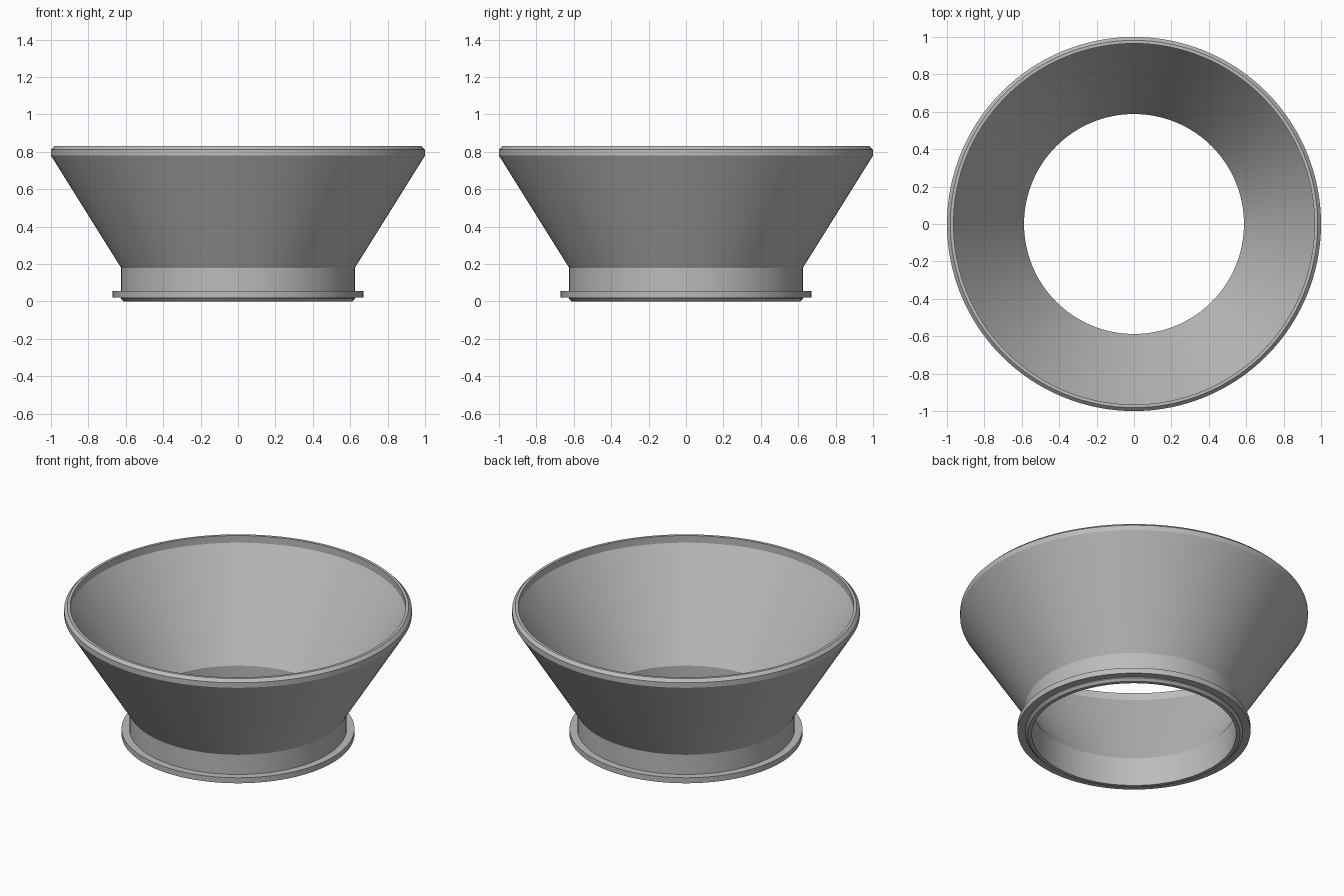
import bpy, bmesh, math

SEGMENTS = 128

cube = bpy.data.objects.get("Cube")
if cube:
    bpy.data.objects.remove(cube, do_unlink=True)

# Single plain grey
grey = bpy.data.materials.new("mid_grey")
grey.use_nodes = True
colour = (0.5, 0.5, 0.5, 1)
grey.diffuse_color = colour
grey.node_tree.nodes["Principled BSDF"].inputs["Base Color"].default_value = colour


def lathe(name, profile):
    """Revolve a closed (radius, height) profile around the z axis."""
    bm = bmesh.new()
    verts = [bm.verts.new((r, 0, z)) for r, z in profile]
    edges = [bm.edges.new((a, b)) for a, b in zip(verts, verts[1:] + verts[:1])]
    bmesh.ops.spin(bm, geom=verts + edges, cent=(0, 0, 0), axis=(0, 0, 1),
                   angle=math.tau, steps=SEGMENTS, use_merge=True)
    bmesh.ops.remove_doubles(bm, verts=bm.verts, dist=0.0001)
    bmesh.ops.recalc_face_normals(bm, faces=bm.faces)
    mesh = bpy.data.meshes.new(name)
    bm.to_mesh(mesh)
    bm.free()
    mesh.materials.append(grey)
    obj = bpy.data.objects.new(name, mesh)
    bpy.context.collection.objects.link(obj)
    bpy.ops.object.select_all(action="DESELECT")
    obj.select_set(True)
    bpy.context.view_layer.objects.active = obj
    bpy.ops.object.shade_smooth_by_angle(angle=math.radians(25))
    return obj


# Base with chamfered foot and flange, neck, cone and rim
outside = [(0.61, 0), (0.625, 0.015), (0.625, 0.02), (0.67, 0.02),
           (0.67, 0.055), (0.625, 0.055), (0.625, 0.18),
           (1.0, 0.78), (1.0, 0.812), (0.982, 0.83)]
# Open bore, parallel inner cone and short straight lip
inside = [(0.965, 0.83), (0.965, 0.785), (0.588, 0.18), (0.588, 0)]
lathe("flanged_funnel", outside + inside)
